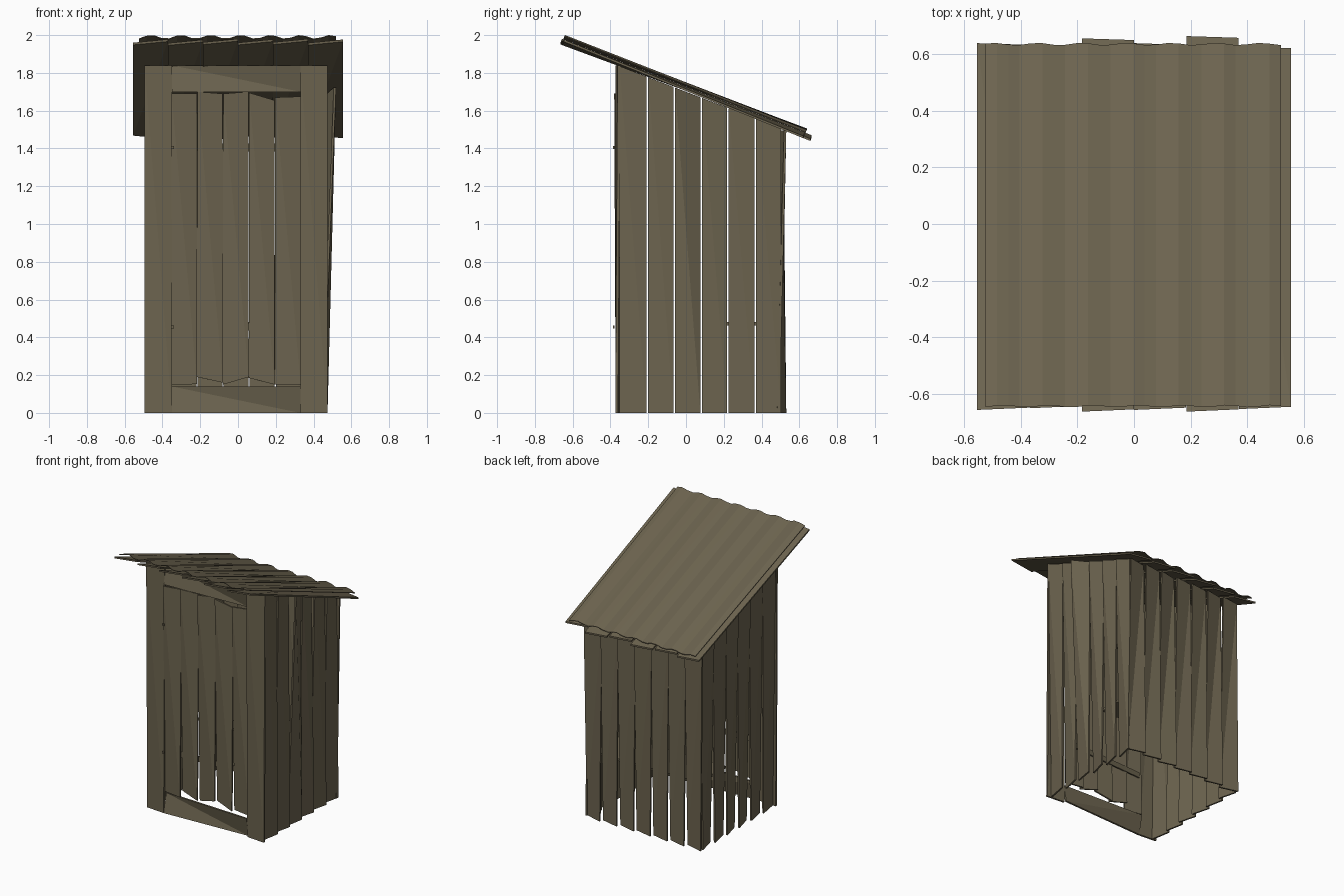
import bpy, bmesh, math, random
from mathutils import Vector, Matrix

if "Cube" in bpy.data.objects:
    bpy.data.objects.remove(bpy.data.objects["Cube"])

random.seed(4)
wood = bpy.data.materials.new("weathered_wood")
wood.diffuse_color = (0.150, 0.126, 0.078, 1)
wood.use_nodes = True
wood.node_tree.nodes["Principled BSDF"].inputs["Base Color"].default_value = wood.diffuse_color
SLOPE = -0.386
X0, X1, Y0, Y1 = -0.494, 0.474, -0.374, 0.531
T = 0.012


def roof_z(y):
    return 1.70 + SLOPE * y


def finish(name, bm, matrix=None):
    if matrix:
        bm.transform(matrix)
    bmesh.ops.recalc_face_normals(bm, faces=bm.faces)
    me = bpy.data.meshes.new(name)
    bm.to_mesh(me)
    bm.free()
    me.materials.append(wood)
    ob = bpy.data.objects.new(name, me)
    bpy.context.collection.objects.link(ob)


def plank(name, corners, inward, t=T, matrix=None):
    """Board from four outer corners, thickened inward; twisted sides split in triangles."""
    bm = bmesh.new()
    n = Vector(inward) * t
    a = [bm.verts.new(Vector(c)) for c in corners]
    b = [bm.verts.new(Vector(c) + n) for c in corners]
    for s in (a, b):
        bm.faces.new((s[0], s[1], s[3]))
        bm.faces.new((s[1], s[2], s[3]))
    for i in range(4):
        j = (i + 1) % 4
        bm.faces.new((a[i], b[i], b[j], a[j]))
    finish(name, bm, matrix)


# Side walls: six boards each, twisted from foot to head, cut to the roof slope
edges = [-0.355, -0.204, -0.062, 0.08, 0.222, 0.366, 0.508]
for side, x, out in (("right", X1, 1), ("left", X0, -1)):
    for i in range(6):
        ya, yb = edges[i] + 0.004, edges[i + 1] - 0.004
        foot = random.uniform(0.022, 0.038)
        head = random.uniform(0.008, 0.025)
        lean = 0.045 if (side == "right" and i == 2) else 0
        plank(f"{side}_wall_board_{i + 1}",
              [(x - out * foot, ya, 0), (x, yb, 0),
               (x - out * head, yb, roof_z(yb)), (x + out * lean, ya, roof_z(ya))],
              (-out, 0, 0))

# Back wall: seven boards
w = (X1 - X0) / 7
for i in range(7):
    xa, xb = X0 + i * w + 0.003, X0 + (i + 1) * w - 0.003
    foot = random.uniform(0.022, 0.038)
    head = random.uniform(0.015, 0.03)
    plank(f"back_wall_board_{i + 1}",
          [(xa, Y1, 0), (xb, Y1 - foot, 0),
           (xb, Y1, 1.495), (xa, Y1 - head, 1.495)], (0, -1, 0))

# Front frame: two wide posts, lintel and sill, all slightly twisted
for name, xa, xb, za, zb, tw in (("left_post", X0, -0.35, 0, 1.84, -0.012),
                                 ("right_post", 0.33, X1, 0, 1.84, -0.012),
                                 ("lintel", -0.35, 0.33, 1.70, 1.84, 0.03),
                                 ("sill", -0.35, 0.33, 0, 0.14, 0.03)):
    p, q = Y0 + max(-tw, 0), Y0 + max(tw, 0)
    plank(name, [(xa, p, za), (xb, q, za), (xb, p, zb), (xa, q, zb)],
          (0, 1, 0), 0.014)

# Door: five twisted boards and two battens, almost closed, hinged at the left
hinge = Matrix.Translation((-0.352, -0.380, 0)) @ Matrix.Rotation(math.radians(3), 4, 'Z')
dw = 0.686 / 5
feet = [(0.15, 0.152), (0.19, 0.16), (0.15, 0.19), (0.185, 0.15), (0.15, 0.15)]
tops = [(1.69, 1.69), (1.70, 1.69), (1.69, 1.70), (1.695, 1.655), (1.67, 1.675)]
for i in range(5):
    xa, xb = i * dw, (i + 1) * dw - 0.002
    plank(f"door_board_{i + 1}",
          [(xa, 0.03, feet[i][0]), (xb, 0, feet[i][1]),
           (xb, 0.018, tops[i][1]), (xa, 0, tops[i][0])], (0, 1, 0), T, hinge)
for name, z in (("lower", 0.455), ("upper", 1.405)):
    plank(f"{name}_door_batten", [(0.02, 0.03, z - 0.02), (0.68, 0.03, z - 0.02),
                                  (0.68, 0.03, z + 0.02), (0.02, 0.03, z + 0.02)],
          (0, 1, 0), 0.01, hinge)
    plank(f"{name}_hinge", [(-0.354, -0.386, z - 0.007), (-0.34, -0.386, z - 0.007),
                            (-0.34, -0.386, z + 0.007), (-0.354, -0.386, z + 0.007)],
          (0, 1, 0), 0.008)

# Inner bench board near the back wall
plank("bench", [(-0.44, 0.16, 0.48), (0.42, 0.16, 0.48),
                (0.42, 0.48, 0.48), (-0.44, 0.48, 0.48)], (0, 0, -1), 0.018)

# Roof boards: six sloping boards under the sheet, each slightly twisted
rw = 1.112 / 6
ends = [(-0.658, 0.64), (-0.652, 0.635), (-0.664, 0.657),
        (-0.658, 0.64), (-0.664, 0.665), (-0.655, 0.628)]
for i in range(6):
    xa, xb = -0.556 + i * rw + 0.0005, -0.556 + (i + 1) * rw - 0.0005
    ya, yb = ends[i]
    lo, hi = -0.006, 0.015
    plank(f"roof_board_{i + 1}",
          [(xa, ya, roof_z(ya) + lo), (xb, ya + 0.008, roof_z(ya + 0.008) + hi),
           (xb, yb - 0.006, roof_z(yb - 0.006) + lo), (xa, yb, roof_z(yb) + hi)],
          (0, 0, 1), 0.012)

# Corrugated roof sheet, with ridges running slightly askew
bm = bmesh.new()
cols = 26
rows = []
for y, shift in ((-0.645, 0), (0.637, -0.04)):
    for dz in (0, 0.004):
        row = []
        for k in range(cols + 1):
            x = -0.525 + 1.045 * k / cols
            wave = 0.010 * math.cos((x + 0.46 - shift) / 0.158 * math.tau)
            row.append(bm.verts.new((x, y + 0.4 * wave, roof_z(y) + 0.038 + wave + dz)))
        rows.append(row)
f0, f1, b0, b1 = rows
for k in range(cols):
    for p, q in ((f1, b1), (b0, f0), (f0, f1), (b1, b0)):
        bm.faces.new((p[k], p[k + 1], q[k + 1], q[k]))
for k in (0, cols):
    bm.faces.new((f0[k], f1[k], b1[k], b0[k]))
finish("corrugated_roof", bm)
